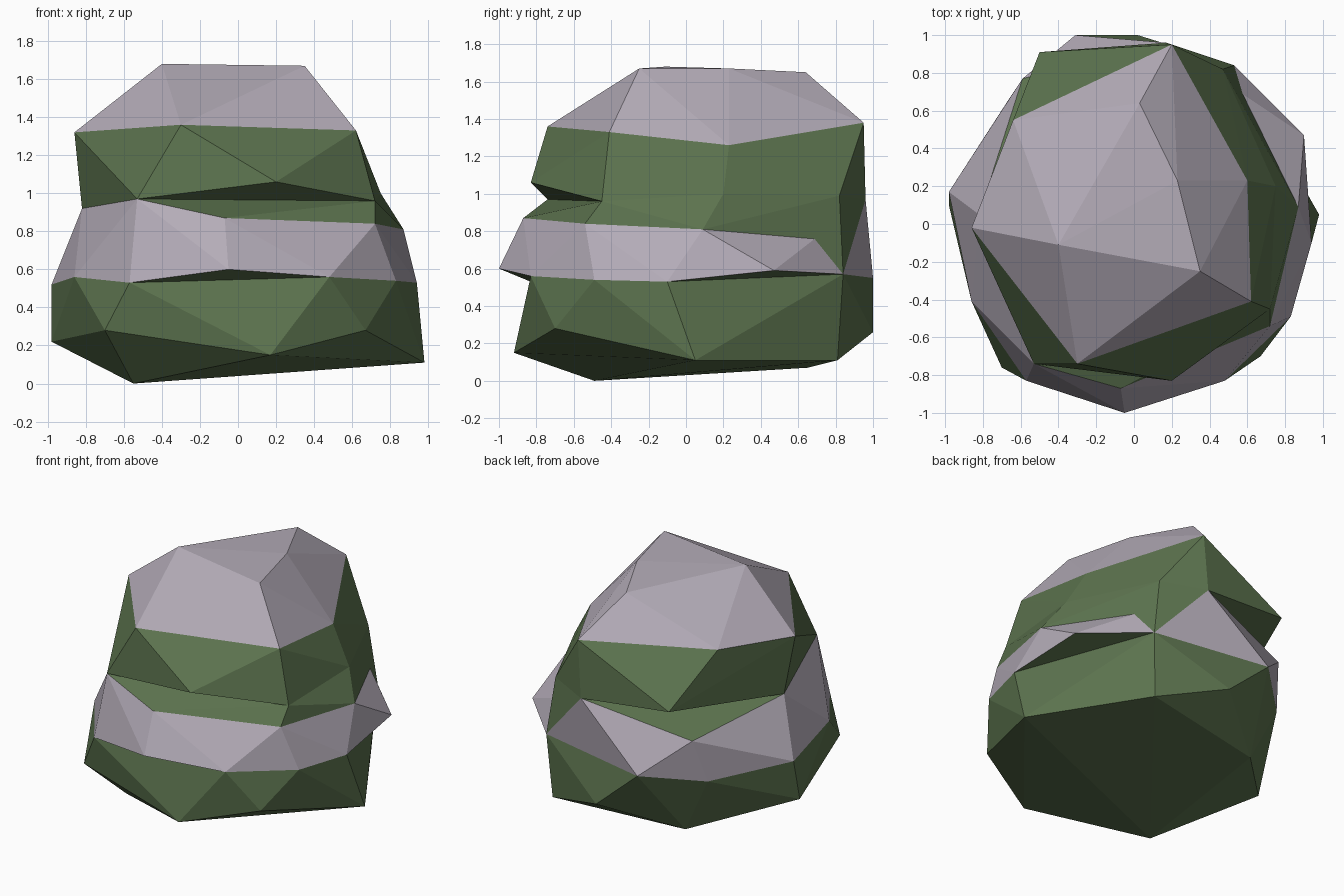
import bpy
import bmesh
from mathutils import Vector

if "Cube" in bpy.data.objects:
    bpy.data.objects.remove(bpy.data.objects["Cube"])


def material(name, rgb):
    m = bpy.data.materials.new(name)
    m.diffuse_color = (*rgb, 1.0)
    m.use_nodes = True
    m.node_tree.nodes["Principled BSDF"].inputs["Base Color"].default_value = m.diffuse_color
    return m


GREEN = material("moss_green", (0.107, 0.172, 0.077))
GREY = material("stone_grey", (0.456, 0.413, 0.479))

# Corner points shared by neighbouring layers
foot = [(-.55, -.49, 0), (.17, -.92, .15), (.98, .05, .11), (.50, .81, .11),
        (-.45, .65, .07), (-.98, .10, .22), (-.70, -.76, .28), (.67, -.70, .28),
        (.02, 1.0, .26)]
base_rim = [(-.98, .17, .52), (-.86, -.41, .56), (-.57, -.83, .53),
            (.48, -.83, .56), (.83, -.49, .54), (.94, -.10, .53),
            (.53, .84, .57), (-.31, 1.0, .55), (-.65, .68, .48)]
band_bumps = [(-.05, -1.0, .60), (.90, .47, .59)]
band_rim = [(-.82, .05, .92), (-.53, -.74, .97), (-.07, -.87, .87),
            (.72, -.54, .84), (.87, .09, .81), (.53, .84, .57),
            (.17, .96, .97), (-.59, .77, .79)]
ledge = [(-.82, .05, .92), (-.53, -.74, .97), (.72, -.45, .96),
         (.75, .20, 1.0), (.47, .82, .99), (.17, .96, .97)]
ledge_bumps = [(.20, -.83, 1.06), (-.50, .91, 1.03)]
cap_rim = [(-.86, -.02, 1.32), (-.30, -.74, 1.36), (.62, -.41, 1.33),
           (.60, .23, 1.26), (.20, .95, 1.38), (-.64, .55, 1.38)]
crown = [(-.40, -.11, 1.68), (.35, -.25, 1.67), (.23, .23, 1.67), (.03, .64, 1.65)]


def layer(name, points, mats, open_bottom=(), open_top=()):
    """Faceted hull of the points, without the hidden faces between layers."""
    bm = bmesh.new()
    verts = [bm.verts.new(p) for p in sorted(set(points))]
    res = bmesh.ops.convex_hull(bm, input=verts)
    loose = [v for v in bm.verts if not v.link_faces]
    bmesh.ops.delete(bm, geom=loose, context='VERTS')
    bmesh.ops.recalc_face_normals(bm, faces=bm.faces)
    bm.normal_update()

    def on(face, ring):
        return all(any((v.co - Vector(p)).length < 1e-4 for p in ring) for v in face.verts)

    hidden = [f for f in bm.faces
              if (f.normal.z < 0 and on(f, open_bottom))
              or (f.normal.z > 0 and on(f, open_top))]
    bmesh.ops.delete(bm, geom=hidden, context='FACES')
    # Overhanging undersides take the last material
    for f in bm.faces:
        f.material_index = len(mats) - 1 if f.normal.z < -0.75 else 0
    me = bpy.data.meshes.new(name)
    bm.to_mesh(me)
    bm.free()
    for m in mats:
        me.materials.append(m)
    ob = bpy.data.objects.new(name, me)
    bpy.context.collection.objects.link(ob)
    return ob


# Mossy bottom, grey belt, recessed waist, mossy shoulder, grey cap
layer("rock_base", foot + base_rim, [GREEN], open_top=base_rim)
layer("grey_belt", base_rim + band_bumps + band_rim, [GREY, GREEN], base_rim, band_rim)
layer("waist", band_rim + ledge, [GREEN], band_rim, ledge)
layer("shoulder", ledge + ledge_bumps + cap_rim, [GREEN], ledge, cap_rim)
layer("cap", cap_rim + crown, [GREY], open_bottom=cap_rim)
